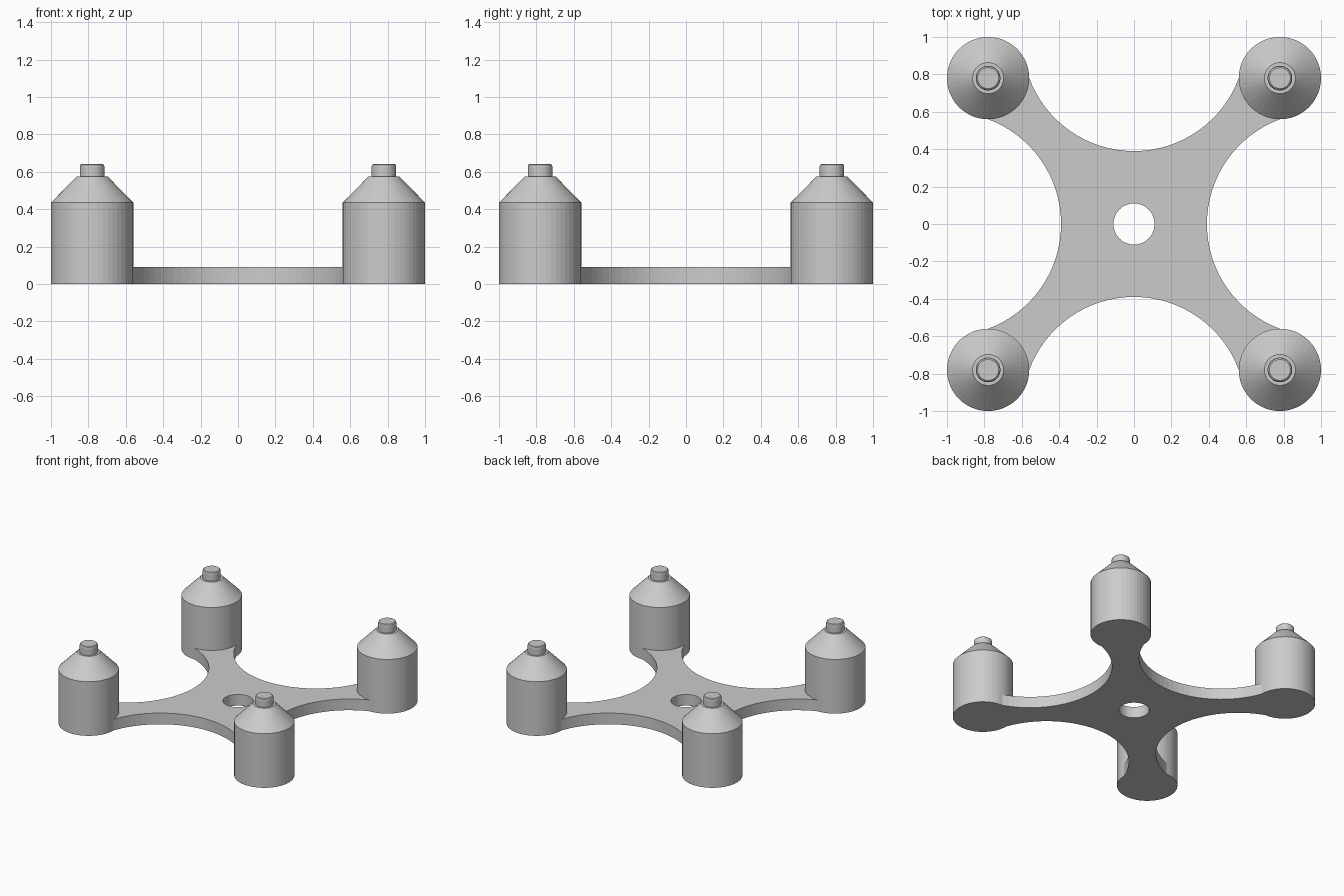
import bpy, bmesh
from math import sin, cos, pi, asin
from mathutils import Matrix, Vector

if "Cube" in bpy.data.objects:
    bpy.data.objects.remove(bpy.data.objects["Cube"])

P, R = 0.78, 0.22          # post centre offset and radius
SEG = 48
THICK = 0.09


def finish(name, bm):
    bmesh.ops.remove_doubles(bm, verts=bm.verts, dist=1e-5)
    bmesh.ops.recalc_face_normals(bm, faces=bm.faces)
    me = bpy.data.meshes.new(name)
    bm.to_mesh(me)
    bm.free()
    ob = bpy.data.objects.new(name, me)
    bpy.context.collection.objects.link(ob)
    return ob


def loop(bm, pts):
    vs = [bm.verts.new((x, y, 0)) for x, y in pts]
    return [bm.edges.new((vs[i - 1], vs[i])) for i in range(len(vs))]


# Four-armed base plate: scooped sides, ends wrapping the posts, round centre hole
half, drop = P - R, P - 0.39
rad = (half ** 2 + drop ** 2) / (2 * drop)
cy, a = 0.39 + rad, asin(half / rad)
N = 32
side = []
for i in range(N + 1):
    t = -a + 2 * a * i / N
    side.append(Vector((rad * sin(t), cy - rad * cos(t))))
for i in range(1, SEG // 4):
    t = pi + 2 * pi * i / SEG
    side.append(Vector((P + R * cos(t), P + R * sin(t))))
outline = [Matrix.Rotation(-k * pi / 2, 2) @ p for k in range(4) for p in side]
hole = [(0.11 * cos(2 * pi * i / SEG), 0.11 * sin(2 * pi * i / SEG)) for i in range(SEG)]

bm = bmesh.new()
edges = loop(bm, outline) + loop(bm, hole)
bmesh.ops.triangle_fill(bm, edges=edges, use_beauty=True, normal=(0, 0, 1))
ext = bmesh.ops.extrude_face_region(bm, geom=bm.faces[:], use_keep_orig=True)
top = [g for g in ext["geom"] if isinstance(g, bmesh.types.BMVert)]
bmesh.ops.translate(bm, verts=top, vec=(0, 0, THICK))
finish("base_plate", bm)

# Corner posts: cylinder, conical shoulder and small rounded tip
profile = [(0, 0), (R, 0), (R, 0.435), (0.083, 0.575), (0.066, 0.575),
           (0.066, 0.628), (0.063, 0.637), (0.056, 0.642), (0, 0.642)]
bm = bmesh.new()
vs = [bm.verts.new((r, 0, z)) for r, z in profile]
es = [bm.edges.new(vs[i:i + 2]) for i in range(len(vs) - 1)]
bmesh.ops.spin(bm, geom=vs + es, axis=(0, 0, 1), cent=(0, 0, 0),
               steps=SEG, angle=2 * pi)
post = finish("post_back_right", bm)
post.location = (P, P, 0)
for name, x, y in (("post_back_left", -P, P), ("post_front_left", -P, -P),
                   ("post_front_right", P, -P)):
    ob = bpy.data.objects.new(name, post.data)
    ob.location = (x, y, 0)
    bpy.context.collection.objects.link(ob)
